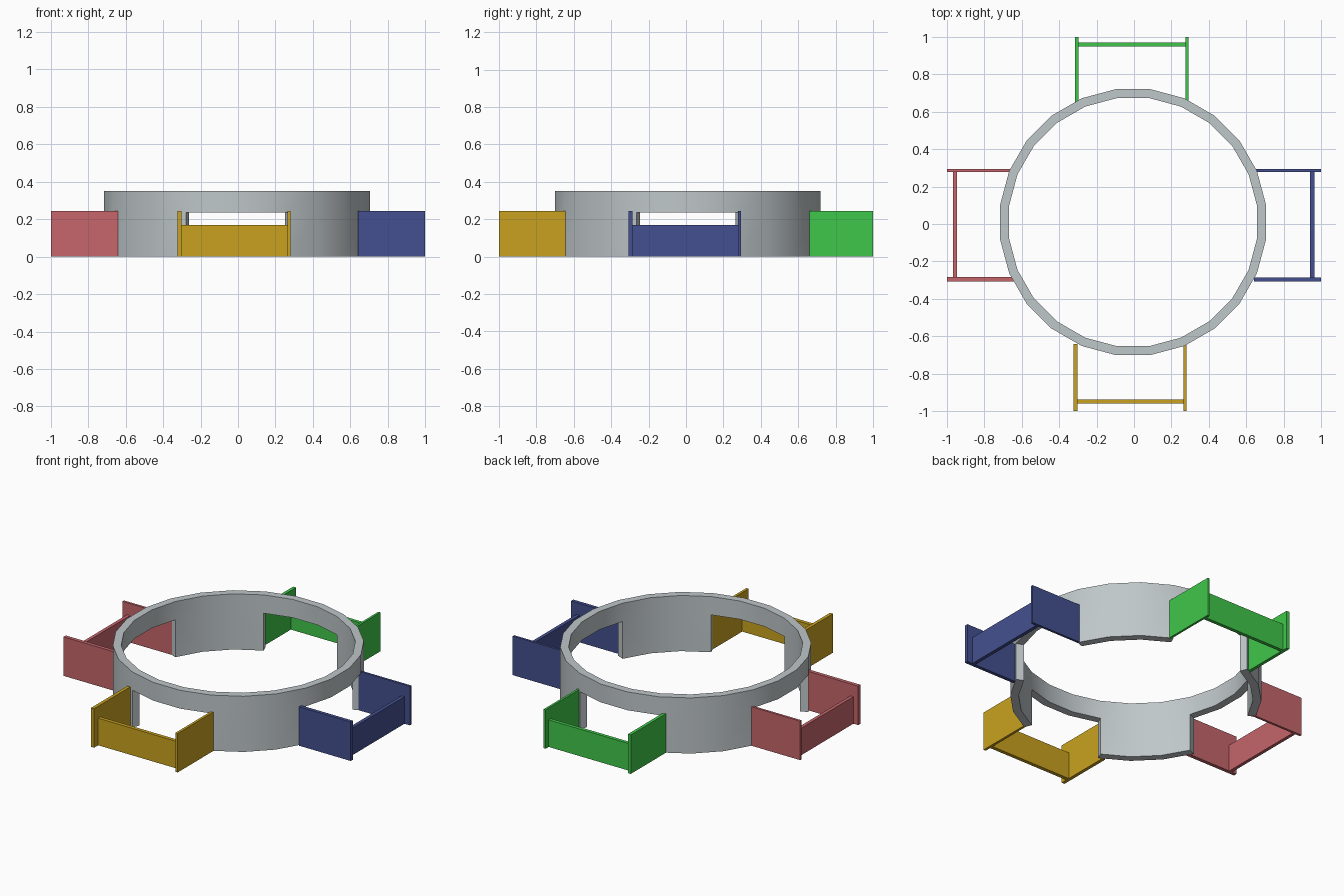
import bpy, bmesh, math

if "Cube" in bpy.data.objects:
    bpy.data.objects.remove(bpy.data.objects["Cube"])


def material(name, srgb):
    lin = [c / 12.92 if c <= 0.04045 else ((c + 0.055) / 1.055) ** 2.4 for c in srgb]
    m = bpy.data.materials.new(name)
    m.diffuse_color = (*lin, 1)
    m.use_nodes = True
    m.node_tree.nodes["Principled BSDF"].inputs["Base Color"].default_value = m.diffuse_color
    return m


def finish(name, bm, mat):
    bmesh.ops.recalc_face_normals(bm, faces=bm.faces[:])
    me = bpy.data.meshes.new(name)
    bm.to_mesh(me)
    bm.free()
    me.materials.append(mat)
    ob = bpy.data.objects.new(name, me)
    bpy.context.collection.objects.link(ob)
    return ob


# 24-sided ring: three of every six segments are cut short to leave openings
CX, CY, R_OUT, R_IN = -0.005, 0.01, 0.716, 0.668
TOP, NOTCH = 0.35, 0.235
bm = bmesh.new()


def column(i):
    a = math.radians(7.5 + 15 * i)
    return [[bm.verts.new((CX + r * math.cos(a), CY + r * math.sin(a), z))
             for z in (0, NOTCH, TOP)] for r in (R_OUT, R_IN)]


cols = [column(i) for i in range(24)]
is_open = [abs((7.5 + 15 * i + 7.5 + 45) % 90 - 45) < 20 for i in range(24)]
for i in range(24):
    (o, n), (o2, n2) = cols[i], cols[(i + 1) % 24]
    for k in ((1,) if is_open[i] else (0, 1)):
        bm.faces.new((o[k], o2[k], o2[k + 1], o[k + 1]))
        bm.faces.new((n[k], n[k + 1], n2[k + 1], n2[k]))
    bm.faces.new((o[2], o2[2], n2[2], n[2]))
    b = 1 if is_open[i] else 0
    bm.faces.new((o[b], n[b], n2[b], o2[b]))
    if is_open[i] != is_open[i - 1]:        # jamb of the opening
        bm.faces.new((o[0], o[1], n[1], n[0]))
ring = finish("ring", bm, material("light grey", (0.75, 0.78, 0.79)))
bpy.context.view_layer.objects.active = ring
ring.select_set(True)
bpy.ops.object.shade_smooth_by_angle(angle=math.radians(30))


# Four trays: two side walls and a lower cross plate, along x or y
def tray(name, mat, axis, sign, wall_a, wall_b, plate):
    bm = bmesh.new()
    boxes = [(wall_a, (0.64, 1.0), 0.245), (wall_b, (0.64, 1.0), 0.245),
             ((wall_a[1], wall_b[0]), plate, 0.17)]
    for across, along, h in boxes:
        along = tuple(sorted(sign * v for v in along))
        xr, yr = (along, across) if axis == "x" else (across, along)
        verts = bmesh.ops.create_cube(bm, size=1)["verts"]
        for v in verts:
            v.co = (xr[v.co.x > 0], yr[v.co.y > 0], h * (v.co.z > 0))
    finish(name, bm, mat)


tray("front_tray", material("mustard", (0.79, 0.635, 0.125)), "y", -1,
     (-0.322, -0.301), (0.265, 0.281), (0.937, 0.96))
tray("back_tray", material("green", (0.25, 0.78, 0.29)), "y", 1,
     (-0.316, -0.296), (0.276, 0.29), (0.948, 0.97))
tray("left_tray", material("red", (0.775, 0.40, 0.42)), "x", -1,
     (-0.306, -0.283), (0.279, 0.294), (0.946, 0.967))
tray("right_tray", material("blue", (0.265, 0.315, 0.565)), "x", 1,
     (-0.308, -0.286), (0.279, 0.294), (0.941, 0.963))
